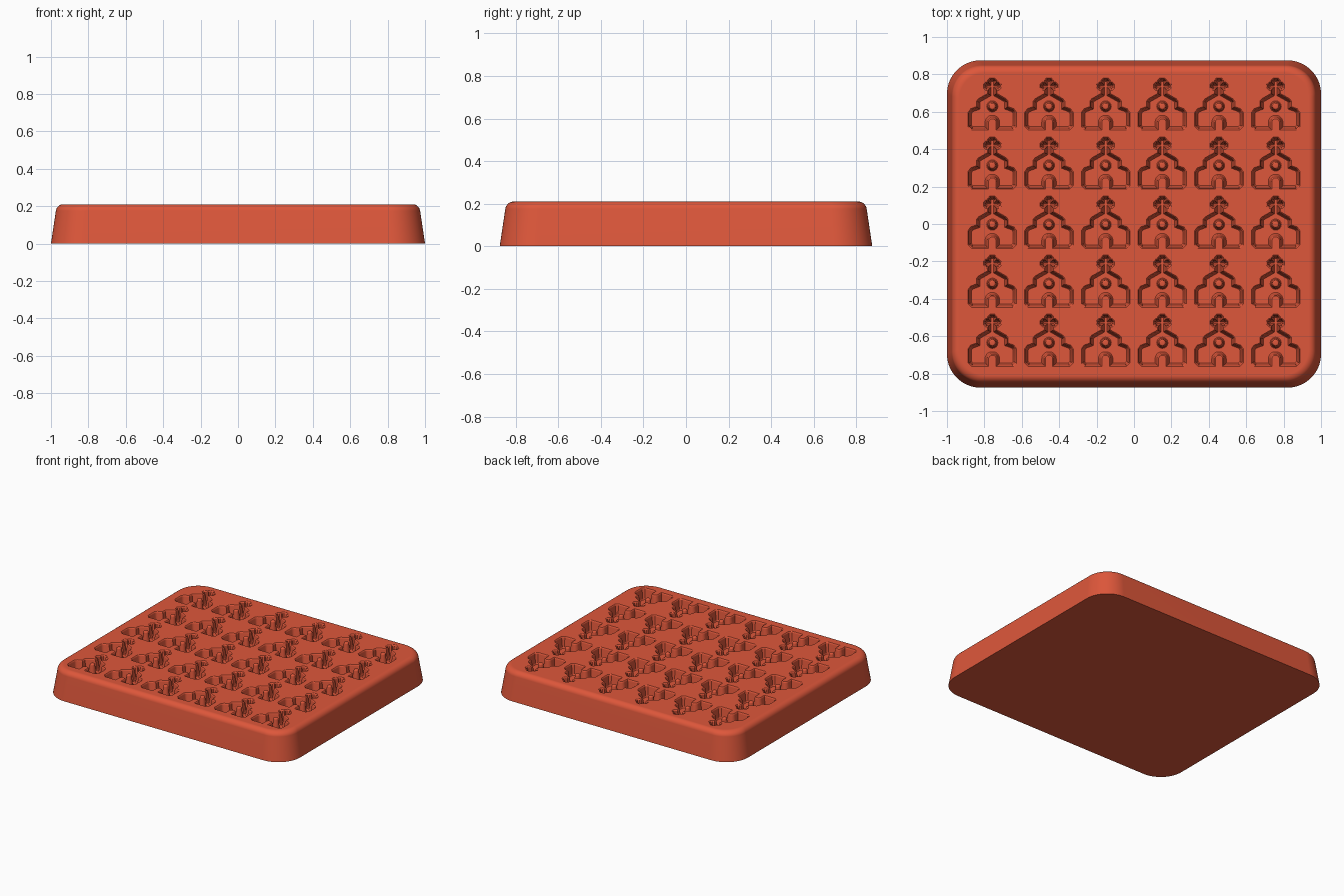
import bpy, bmesh, math
from mathutils import Vector

if "Cube" in bpy.data.objects:
    bpy.data.objects.remove(bpy.data.objects["Cube"])

HEIGHT, DEPTH, FILLET = 0.21, 0.08, 0.04
COLS, ROWS, STEP_X, STEP_Y = 6, 5, 0.303, 0.316

terracotta = bpy.data.materials.new("terracotta red")
terracotta.use_nodes = True
colour = (0.73, 0.095, 0.043, 1)
terracotta.diffuse_color = colour
terracotta.node_tree.nodes["Principled BSDF"].inputs["Base Color"].default_value = colour


def loft(bm, rings):
    """Skin a stack of equal rings (bottom to top) and cap both ends."""
    loops = [[bm.verts.new(p) for p in ring] for ring in rings]
    n = len(loops[0])
    for low, high in zip(loops, loops[1:]):
        for i in range(n):
            j = (i + 1) % n
            bm.faces.new((low[i], low[j], high[j], high[i]))
    bm.faces.new(loops[0][::-1])
    bm.faces.new(loops[-1])


def make_object(name, bm):
    bmesh.ops.recalc_face_normals(bm, faces=bm.faces)
    mesh = bpy.data.meshes.new(name)
    bm.to_mesh(mesh)
    bm.free()
    mesh.materials.append(terracotta)
    obj = bpy.data.objects.new(name, mesh)
    bpy.context.collection.objects.link(obj)
    return obj


def rounded_rect(hx, hy, r, z, seg=14):
    pts = []
    for q, (sx, sy) in enumerate(((1, 1), (-1, 1), (-1, -1), (1, -1))):
        for k in range(seg + 1):
            a = (q + k / seg) * math.pi / 2
            pts.append((sx * (hx - r) + r * math.cos(a), sy * (hy - r) + r * math.sin(a), z))
    return pts


def inset(points, d):
    """Move a counter-clockwise outline inward by d with mitred corners."""
    out = []
    for i, p in enumerate(points):
        a = (p - points[i - 1]).normalized()
        b = (points[(i + 1) % len(points)] - p).normalized()
        na, nb = Vector((-a.y, a.x)), Vector((-b.y, b.x))
        out.append(p + (na + nb) * d / (1 + na.dot(nb)))
    return out


def chapel_outline():
    """Right half from the door arch round to the cross, then mirrored."""
    half = []
    r, spring = 0.025, 0.036
    for k in range(1, 6):
        a = math.pi / 2 * (1 - k / 5)
        half.append((r * math.cos(a), spring + r * math.sin(a)))
    half += [(r, 0.0),
             (0.109, 0.0), (0.125, 0.016),                  # lower corner
             (0.125, 0.088), (0.113, 0.105), (0.08, 0.117),  # side roof
             (0.08, 0.148), (0.071, 0.159), (0.02, 0.188),   # main gable
             (0.02, 0.212), (0.033, 0.212), (0.043, 0.222),  # cross arm
             (0.043, 0.238), (0.033, 0.248), (0.02, 0.248),
             (0.02, 0.26), (0.011, 0.27)]                    # cross tip
    pts = half + [(-x, y) for x, y in reversed(half)]
    return [Vector(p) for p in pts]


# Drafted tray with a rounded upper rim
bm = bmesh.new()
draft = 0.026
profile = [(0, 0)]
for k in range(9):
    a = math.radians(8 + 82 * k / 8)
    profile.append((draft + FILLET * (1 - math.cos(a)), HEIGHT - FILLET * (1 - math.sin(a))))
loft(bm, [rounded_rect(1 - d, 0.875 - d, 0.18 - d * 0.6, z) for d, z in profile])
tray = make_object("tray", bm)

# One drafted, softly rounded pocket per chapel
centres = [((c - (COLS - 1) / 2) * STEP_X, -0.757 + r * STEP_Y)
           for r in range(ROWS) for c in range(COLS)]
sections = [(-DEPTH, 0.014), (-DEPTH + 0.003, 0.011), (-DEPTH + 0.01, 0.009),
            (-0.009, 0.001), (-0.003, -0.001), (0.0, -0.005), (0.01, -0.005)]
outline = chapel_outline()
bm = bmesh.new()
for cx, cy in centres:
    loft(bm, [[(p.x + cx, p.y + cy, HEIGHT + z) for p in inset(outline, d)]
              for z, d in sections])
cutter = make_object("pocket_cutter", bm)
cutter.hide_render = True

cut = tray.modifiers.new("pockets", "BOOLEAN")
cut.operation, cut.solver, cut.object = "DIFFERENCE", "EXACT", cutter
bpy.context.view_layer.objects.active = tray
bpy.ops.object.modifier_apply(modifier=cut.name)
bpy.data.objects.remove(cutter)

# Round window pegs standing on the pocket floors
bm = bmesh.new()
peg = [(0.03, -DEPTH - 0.005), (0.03, -DEPTH), (0.025, -DEPTH + 0.005),
       (0.018, -0.009), (0.015, -0.003), (0.01, 0.0)]
for cx, cy in centres:
    loft(bm, [[(cx + r * math.cos(k * math.pi / 8), cy + 0.122 + r * math.sin(k * math.pi / 8),
                HEIGHT + z) for k in range(16)] for r, z in peg])
pegs = make_object("window_pegs", bm)

# Smooth shading with clean flat areas
for obj in (tray, pegs):
    bpy.ops.object.select_all(action="DESELECT")
    obj.select_set(True)
    bpy.context.view_layer.objects.active = obj
    bpy.ops.object.shade_smooth_by_angle(angle=math.radians(35))
    weighted = obj.modifiers.new("clean normals", "WEIGHTED_NORMAL")
    weighted.keep_sharp = True
